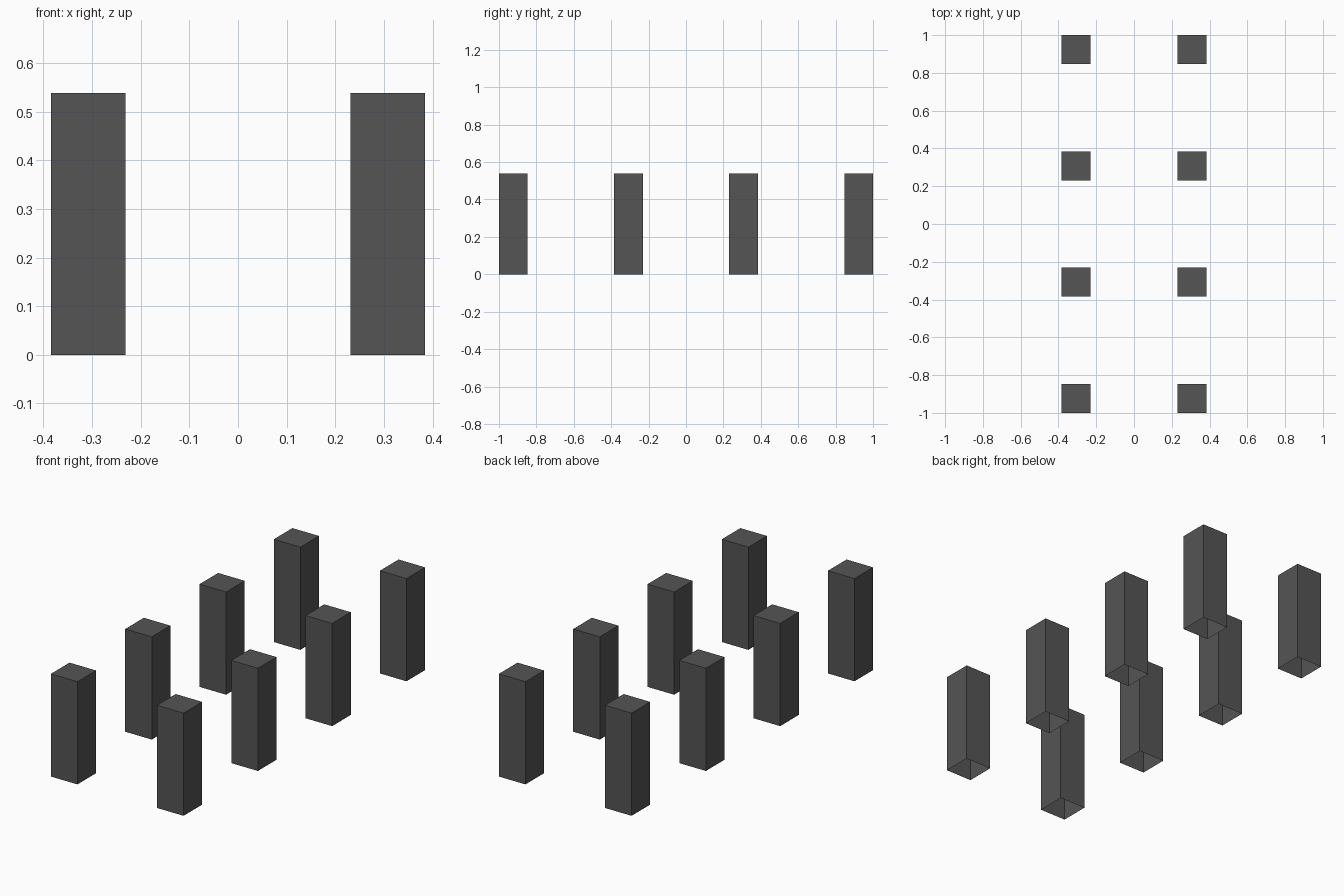
import bpy, bmesh

if "Cube" in bpy.data.objects:
    bpy.data.objects.remove(bpy.data.objects["Cube"])

U = 2 / 13          # post width
HEIGHT = 3.5 * U

grey = bpy.data.materials.new("dark grey")
grey.diffuse_color = (0.09, 0.09, 0.09, 1)
grey.use_nodes = True
grey.node_tree.nodes["Principled BSDF"].inputs["Base Color"].default_value = grey.diffuse_color


def make_post(name, x, y):
    """Square post with a closed top and an open underside."""
    bm = bmesh.new()
    bmesh.ops.create_cube(bm, size=1)
    bm.normal_update()
    bottom = [f for f in bm.faces if f.normal.z < -0.5]
    bmesh.ops.delete(bm, geom=bottom, context='FACES_ONLY')
    bmesh.ops.translate(bm, verts=bm.verts, vec=(0, 0, 0.5))
    bmesh.ops.scale(bm, verts=bm.verts, vec=(U, U, HEIGHT))
    mesh = bpy.data.meshes.new(name)
    bm.to_mesh(mesh)
    bm.free()
    mesh.materials.append(grey)
    post = bpy.data.objects.new(name, mesh)
    post.location = (x, y, 0)
    bpy.context.collection.objects.link(post)


# Two columns of four evenly spaced posts
for side, x in (("left", -2 * U), ("right", 2 * U)):
    for row in range(4):
        make_post(f"{side}_post_{row + 1}", x, (row * 4 - 6) * U)
